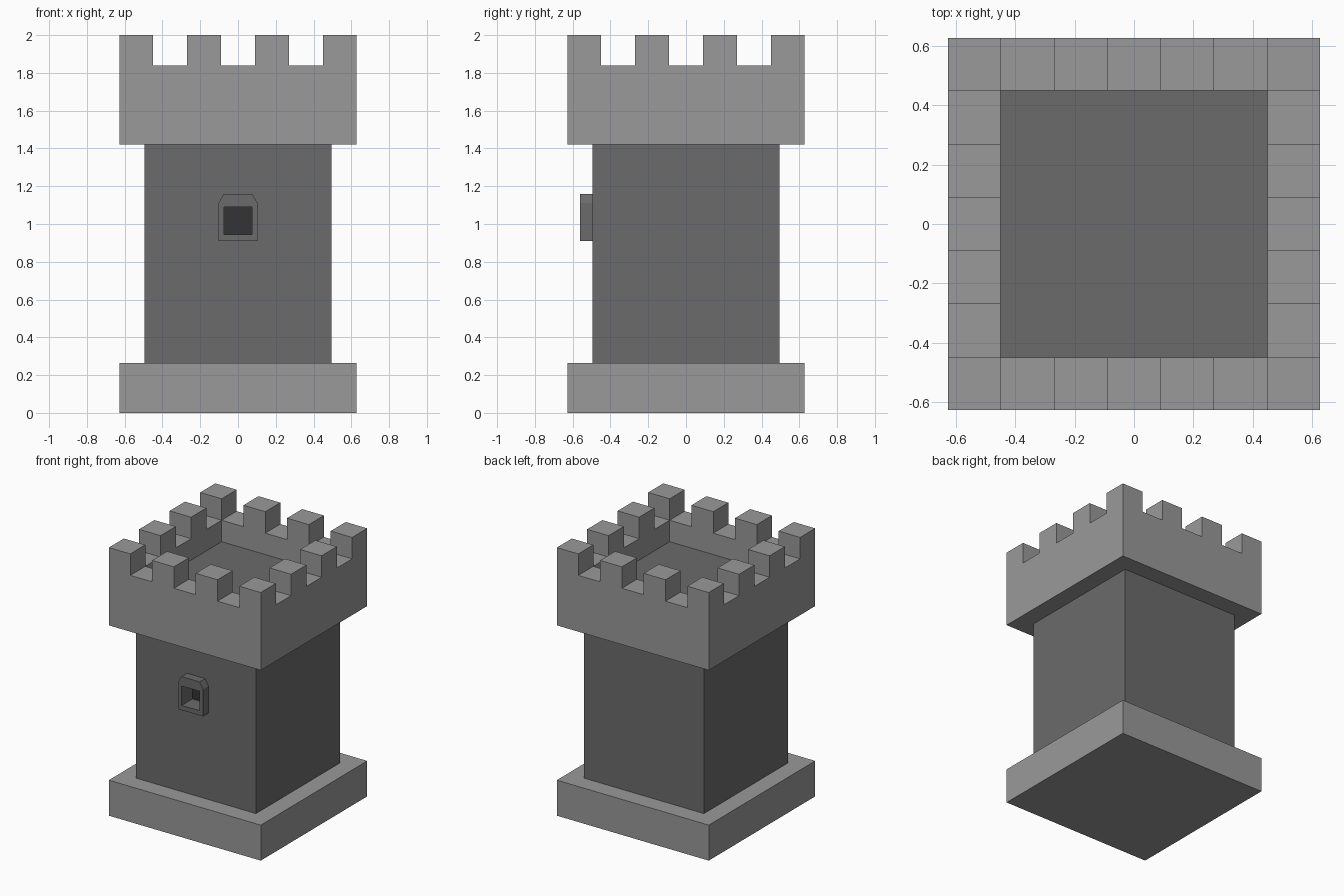
import bpy, bmesh
from mathutils import Vector

if "Cube" in bpy.data.objects:
    bpy.data.objects.remove(bpy.data.objects["Cube"])

W, S, C = 0.627, 0.495, 0.45      # plinth/crown, shaft and courtyard half widths


def material(name, v):
    m = bpy.data.materials.new(name)
    m.diffuse_color = (v, v, v, 1)
    m.use_nodes = True
    m.node_tree.nodes["Principled BSDF"].inputs["Base Color"].default_value = m.diffuse_color
    return m


light = material("light_stone", 0.32)
dark = material("dark_stone", 0.147)
black = material("shadow", 0.033)


def new_object(name, bm, mat=None):
    me = bpy.data.meshes.new(name)
    bm.to_mesh(me)
    bm.free()
    ob = bpy.data.objects.new(name, me)
    bpy.context.collection.objects.link(ob)
    if mat:
        me.materials.append(mat)
    return ob


def box(name, x, y, z, mat=None):
    bm = bmesh.new()
    bmesh.ops.create_cube(bm, size=1)
    for v in bm.verts:
        for i, (lo, hi) in enumerate((x, y, z)):
            v.co[i] = hi if v.co[i] > 0 else lo
    return new_object(name, bm, mat)


def cut(ob, cutters):
    for c in cutters:
        mod = ob.modifiers.new("cut", "BOOLEAN")
        mod.operation, mod.solver, mod.object = "DIFFERENCE", "EXACT", c
        c.hide_render = True
    dg = bpy.context.evaluated_depsgraph_get()
    me = bpy.data.meshes.new_from_object(ob.evaluated_get(dg))
    ob.modifiers.clear()
    ob.data = me


# centres of the stone blocks that the cracks run between
seeds = [Vector(p) for p in (
    (-.32, -.38, .15), (.62, -.35, .15), (-.38, -.4, .78), (.48, -.4, .75),
    (-.38, -.42, 1.32), (.42, -.42, 1.30), (0, -.5, 1.88), (-.65, -.5, 1.65),
    (.45, .05, .42), (.35, .5, .12), (.5, .12, 1.30), (.45, .52, 1.25),
    (.4, .1, 1.95), (.4, .55, 1.8), (-.1, .45, .65), (-.5, .2, .5),
    (-.45, .15, 1.3), (-.1, .5, 1.35), (-.3, .15, 1.9), (-.1, .45, 1.9),
    (-.55, .55, 1.6), (-.4, .55, .1))]


def crack(ob):
    """Split the surface into cells along the planes between the seeds."""
    out = bmesh.new()
    for s in seeds:
        bm = bmesh.new()
        bm.from_mesh(ob.data)
        for t in seeds:
            if t is not s and bm.faces:
                bmesh.ops.bisect_plane(
                    bm, geom=bm.verts[:] + bm.edges[:] + bm.faces[:], dist=1e-6,
                    plane_co=(s + t) / 2, plane_no=t - s, clear_outer=True)
        tmp = bpy.data.meshes.new("cell")
        bm.to_mesh(tmp)
        bm.free()
        out.from_mesh(tmp)
        bpy.data.meshes.remove(tmp)
    out.to_mesh(ob.data)
    out.free()


# plinth and shaft
plinth = box("plinth", (-W, W), (-W, W), (0, .265), light)
shaft = box("shaft", (-S, S), (-S, S), (.265, 1.42), dark)

# window surround with chamfered top corners
bm = bmesh.new()
profile = [(-.103, .91), (.103, .91), (.103, 1.112), (.075, 1.16), (-.075, 1.16), (-.103, 1.112)]
face = bm.faces.new([bm.verts.new((x, -.56, z)) for x, z in profile])
ext = bmesh.ops.extrude_face_region(bm, geom=[face])
for v in ext["geom"]:
    if isinstance(v, bmesh.types.BMVert):
        v.co.y = -.49
bmesh.ops.recalc_face_normals(bm, faces=bm.faces[:])
window_frame = new_object("window_frame", bm, dark)

# window recess
hole = box("window_cutter", (-.073, .073), (-.7, -.42), (.945, 1.09))
cut(shaft, [hole])
cut(window_frame, [hole])
box("window_back", (-.073, .073), (-.43, -.418), (.945, 1.09), black).location.y = -.003

# crown with courtyard and battlement gaps
crown = box("crown", (-W, W), (-W, W), (1.42, 2), light)
cutters = [box("courtyard_cutter", (-C, C), (-C, C), (1.66, 2.2))]
for c in (-.36, 0, .36):
    g = (c - .09, c + .09)
    cutters.append(box("gap_cutter_x", g, (-1, 1), (1.84, 2.2)))
    cutters.append(box("gap_cutter_y", (-1, 1), g, (1.84, 2.2)))
cut(crown, cutters)
roof_floor = box("roof_floor", (-C, C), (-C, C), (1.655, 1.68), dark)

for ob in (plinth, shaft, window_frame, crown, roof_floor):
    crack(ob)
for c in cutters + [hole]:
    bpy.data.objects.remove(c)
